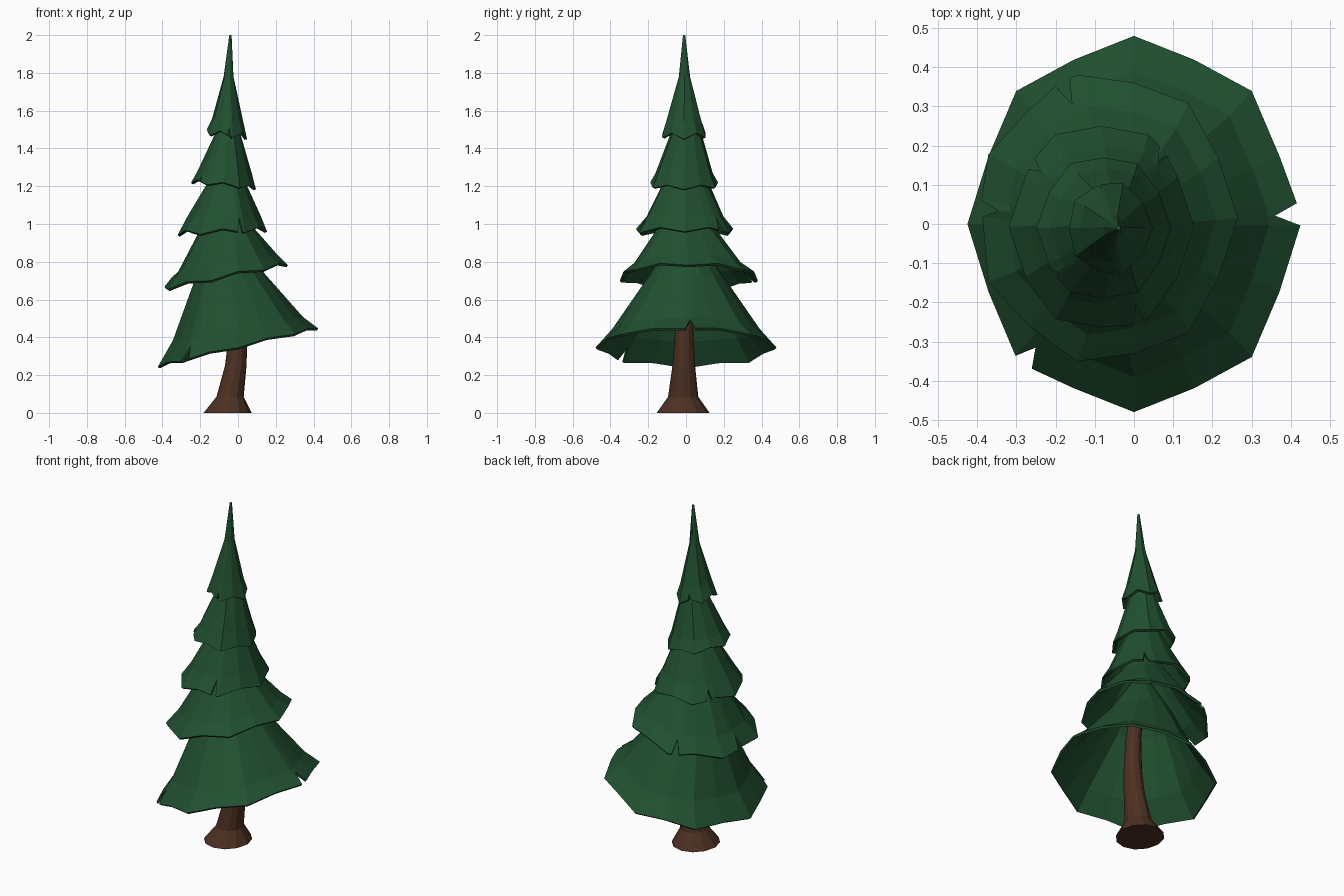
import bpy, bmesh
from math import sin, cos, pi, radians

if "Cube" in bpy.data.objects:
    bpy.data.objects.remove(bpy.data.objects["Cube"])


def material(name, rgb):
    m = bpy.data.materials.new(name)
    m.diffuse_color = (*rgb, 1)
    m.use_nodes = True
    m.node_tree.nodes["Principled BSDF"].inputs["Base Color"].default_value = m.diffuse_color
    return m


def loft(name, loops, mat, cap_start):
    bm = bmesh.new()
    rings = [[bm.verts.new(p) for p in loop] for loop in loops]
    n = len(rings[0])
    for a, b in zip(rings, rings[1:]):
        for i in range(n):
            j = (i + 1) % n
            bm.faces.new((a[i], a[j], b[j], b[i]))
    bm.faces.new(rings[-1])
    if cap_start:
        bm.faces.new(rings[0][::-1])
    me = bpy.data.meshes.new(name)
    bm.to_mesh(me)
    bm.free()
    me.materials.append(mat)
    ob = bpy.data.objects.new(name, me)
    bpy.context.collection.objects.link(ob)
    return ob


def ring_point(ring, a, f=1.0):
    cx, cy, z, rx, ry, tilt = ring
    dx = rx * cos(a) * f
    return (cx + dx, cy + ry * sin(a) * f, z + tilt * dx)


def tier(name, n, rings, notches, lift, mat):
    # rim angles, with regular corners making way for the V notches
    half = 0.06
    marks = [(radians(d) % (2 * pi), dep) for d, dep in notches]
    angles = []
    for k in range(n):
        a = 2 * pi * k / n
        if all(abs((a - m + pi) % (2 * pi) - pi) > half * 1.3 for m, _ in marks):
            angles.append((a, 0))
    for m, dep in marks:
        angles += [((m - half) % (2 * pi), 0), (m, dep), ((m + half) % (2 * pi), 0)]
    angles.sort()
    loops = []
    for level, ring in enumerate(rings):
        loop = []
        for a, dep in angles:
            # 0 on drooping points, 1 on the corners between them
            s = (a * n / (2 * pi)) % 2
            w = 1 - abs(s - 1)
            p = ring_point(ring, a, 1 - 0.055 * w if level < 2 else 1)
            if level == 0:
                q = ring_point(rings[1], a)
                p = (p[0], p[1], p[2] + lift * w)
                p = tuple(u + (v - u) * dep for u, v in zip(p, q))
            loop.append(p)
        loops.append(loop)
    ob = loft(name, loops, mat, False)
    mod = ob.modifiers.new("thickness", "SOLIDIFY")
    mod.thickness = 0.014
    mod.offset = -1


green = material("needles", (0.015, 0.08, 0.03))
brown = material("bark", (0.075, 0.03, 0.016))

# Curved trunk with flared foot
trunk = [(-.055, -.015, 0, .127, .14, 0), (-.042, -.015, .085, .072, .08, 0),
         (-.012, -.012, .25, .057, .06, 0), (.0, -.01, .4, .05, .05, 0),
         (-.005, -.01, .6, .042, .042, 0), (-.035, -.005, .85, .032, .032, 0),
         (-.06, 0, 1.12, .02, .02, 0)]
loft("trunk", [[ring_point(r, 2 * pi * k / 12) for k in range(12)] for r in trunk], brown, True)

# Foliage skirts, rings from rim to top: centre x, centre y, z, radius x, radius y, tilt
tier("foliage_bottom", 16,
     [(0, 0, .345, .425, .48, .24), (0, 0, .445, .345, .39, .18),
      (-.045, 0, .72, .185, .2, .1), (-.05, 0, .95, .05, .05, 0)],
     [(3, .8), (-132, .6)], .014, green)
tier("foliage_lower", 14,
     [(-.07, .015, .715, .335, .375, .2), (-.06, .01, .79, .27, .3, .17),
      (-.06, 0, 1.0, .125, .14, 0), (-.06, 0, 1.2, .03, .03, 0)],
     [(110, .8), (176, .7)], .02, green)
tier("foliage_middle", 12,
     [(-.083, -.007, .95, .237, .272, .04), (-.075, -.005, 1.04, .195, .215, .02),
      (-.06, 0, 1.22, .1, .12, 0), (-.06, 0, 1.42, .03, .03, 0)],
     [(-66, .9), (47, .8), (142, .7)], .025, green)
tier("foliage_upper", 12,
     [(-.077, -.01, 1.2, .172, .19, -.1), (-.07, -.01, 1.27, .145, .16, -.06),
      (-.055, 0, 1.47, .07, .085, 0), (-.05, 0, 1.65, .02, .02, 0)],
     [(-140, .5)], .02, green)
tier("foliage_top", 10,
     [(-.062, -.01, 1.46, .11, .12, -.1), (-.058, -.01, 1.55, .085, .095, -.05),
      (-.05, -.008, 1.78, .026, .03, 0), (-.04, -.01, 2.0, .006, .006, 0)],
     [(105, .5), (-82, .5)], .03, green)
